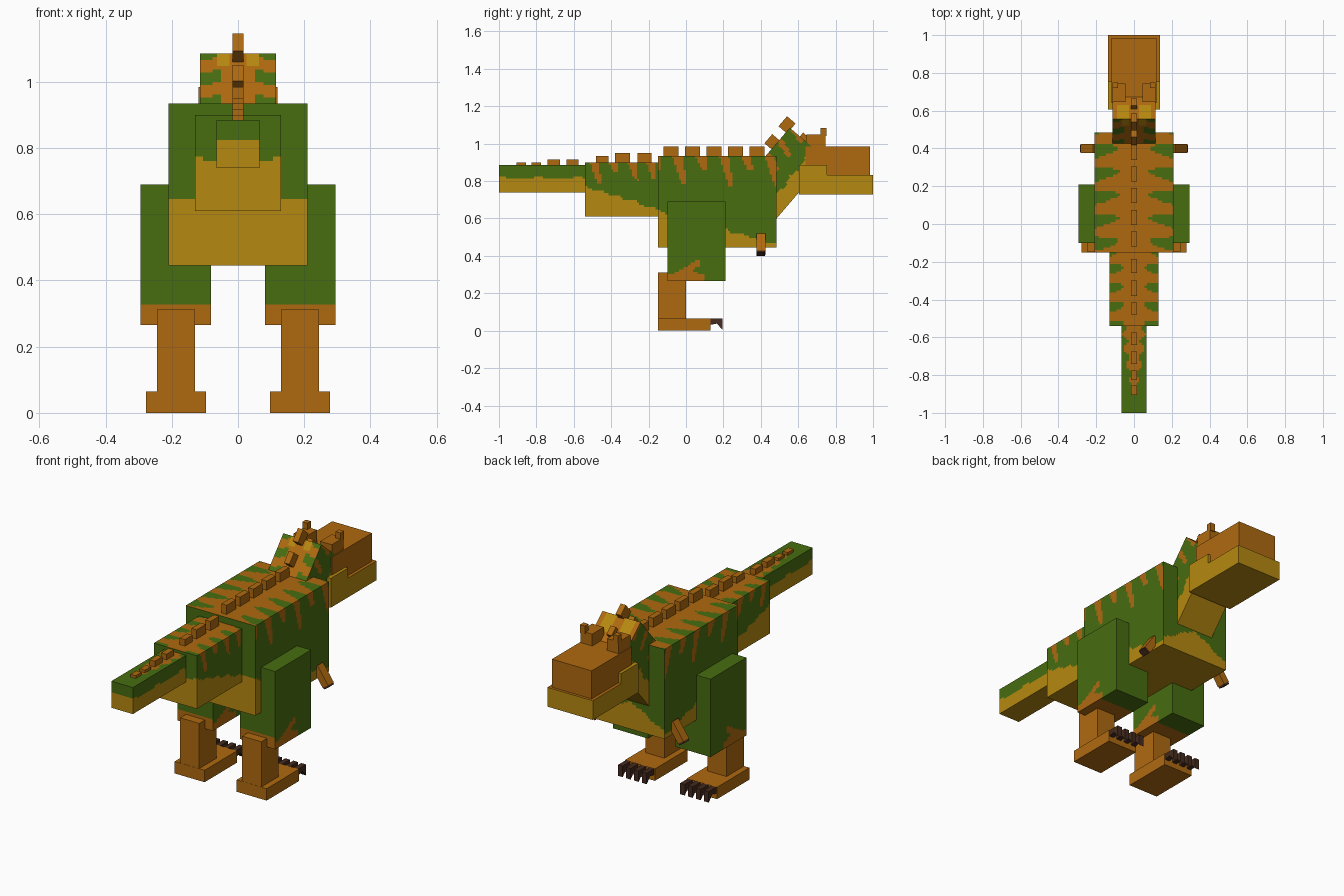
import bpy, bmesh, math
from mathutils import Matrix, Vector

if "Cube" in bpy.data.objects:
    bpy.data.objects.remove(bpy.data.objects["Cube"])

ORANGE, GREEN, YELLOW, DARK = range(4)
mats = []
for name, col in (("rust orange", (0.43, 0.143, 0.005)), ("leaf green", (0.063, 0.153, 0.005)),
                  ("belly ochre", (0.47, 0.25, 0.005)), ("dark claw", (0.058, 0.023, 0.013))):
    m = bpy.data.materials.new(name)
    m.diffuse_color = (*col, 1)
    m.use_nodes = True
    m.node_tree.nodes["Principled BSDF"].inputs["Base Color"].default_value = m.diffuse_color
    mats.append(m)


def finish(name, bm, rule, matrix=None):
    """Colour faces with a fixed colour or a rule(centre, normal), then link."""
    bm.normal_update()
    for f in bm.faces:
        f.material_index = rule if isinstance(rule, int) else rule(f.calc_center_median(), f.normal)
    me = bpy.data.meshes.new(name)
    bm.to_mesh(me)
    bm.free()
    for m in mats:
        me.materials.append(m)
    ob = bpy.data.objects.new(name, me)
    if matrix is not None:
        ob.matrix_world = matrix
    bpy.context.collection.objects.link(ob)


def box(name, lo, hi, rule, matrix=None, cell=0.0125):
    """Box between two corners; patterned boxes are cut into small cells."""
    lo, hi = Vector(lo), Vector(hi)
    bm = bmesh.new()
    bmesh.ops.create_cube(bm, size=1)
    for v in bm.verts:
        v.co = (lo + hi) / 2 + Vector(a * b for a, b in zip(v.co, hi - lo))
    if not isinstance(rule, int):
        for ax in range(3):
            n = max(1, round((hi[ax] - lo[ax]) / cell))
            no = Vector((0, 0, 0))
            no[ax] = 1
            for i in range(1, n):
                bmesh.ops.bisect_plane(bm, geom=bm.verts[:] + bm.edges[:] + bm.faces[:],
                                       plane_co=lo + (hi - lo) * (i / n), plane_no=no)
    finish(name, bm, rule, matrix)


def stripe(y, start, period):
    """0 midway between stripes, 1 in the middle of a stripe."""
    t = ((y - start) / period) % 1
    return abs(2 * t - 1)


def striped(half, top, depth, start, period, belly, core):
    """Orange back with green side notches, stripes down the flanks, ochre belly."""
    def rule(p, n):
        x = abs(p.x)
        if n.z < -0.5:
            return YELLOW
        if n.z > 0.5:
            if x < core:
                return ORANGE
            d = stripe(p.y + 0.12 * x, start + 0.12 * half, period)
            return GREEN if d < 0.62 * math.sqrt((x - core) / (half - core)) else ORANGE
        if p.z < belly(p, n) + 0.006 * math.sin(p.y * 70 + x * 60):
            return YELLOW
        if abs(n.x) > 0.5 and p.z > top - depth:
            d = stripe(p.y - 0.25 * (top - p.z), start, period)
            long = 0.6 + 0.4 * math.cos((p.y - start) * 23)
            fade = 1 - (top - p.z) / (depth * max(0.45, long))
            if fade > 0 and 1 - d < 0.2 + 0.25 * fade:
                return ORANGE
        return GREEN
    return rule


# Body and tail
def body_belly(p, n):
    if n.y > 0.5:
        return 0.60 - 0.55 * abs(p.x)
    if n.y < -0.5:
        return 0.67 - 0.13 * abs(p.x)
    return 0.60 - 0.28 * p.y


box("body", (-0.21, -0.15, 0.445), (0.21, 0.485, 0.935),
    striped(0.21, 0.935, 0.17, -0.045, 0.123, body_belly, 0.08))
box("tail_base", (-0.13, -0.54, 0.61), (0.13, -0.15, 0.90),
    striped(0.13, 0.90, 0.12, -0.49, 0.1,
            lambda p, n: 0.77 - 0.31 * (p.y + 0.54), 0.05))


def tail_rule(p, n):
    if n.z < -0.5 or (n.z < 0.5 and p.z < 0.815 + 0.005 * math.sin(p.y * 30)):
        return YELLOW
    if n.z > 0.5:
        reach = 0.065 * min(1, (p.y + 0.94) / 0.3)
        if abs(p.x) < reach * (0.4 + 0.6 * stripe(p.y, -0.58, 0.085)):
            return ORANGE
    return GREEN


box("tail_tip", (-0.065, -1, 0.74), (0.065, -0.54, 0.885), tail_rule)

# Row of back plates: start, end, base height, top height
plates = [(-0.12 + 0.115 * i, -0.04 + 0.115 * i, 0.935, 0.985) for i in range(5)]
plates += [(-0.48, -0.415, 0.9, 0.935), (-0.38, -0.3, 0.9, 0.95), (-0.26, -0.185, 0.9, 0.95)]
plates += [(-0.905, -0.855, 0.885, 0.9), (-0.825, -0.775, 0.885, 0.9),
           (-0.74, -0.675, 0.885, 0.916), (-0.64, -0.575, 0.885, 0.916)]
for i, (a, b, z0, z1) in enumerate(plates):
    box(f"back_plate_{i + 1}", (-0.016, a, z0 - 0.005), (0.016, b, z1), ORANGE)

# Neck, leaning forward, with its own plates
lean = Matrix.Translation((0, 0.508, 0.829)) @ Matrix.Rotation(math.radians(49.4), 4, 'X')


def neck_rule(p, n):
    x = abs(p.x)
    if n.z < -0.5:
        return YELLOW
    if n.z > 0.5:
        if p.y > 0.18 and 0.02 < x < 0.065:
            return YELLOW
        return GREEN if x > 0.055 and stripe(p.y + 0.25 * x, 0.1, 0.1) < 0.5 else ORANGE
    if n.y > 0.5:
        return YELLOW if 0.03 < x < 0.09 and p.z > 0.03 else ORANGE
    if p.z < -0.045 + 0.008 * math.sin(p.y * 50):
        return YELLOW
    return ORANGE if p.z > 0.03 and stripe(p.y - 0.3 * p.z, 0.1, 0.1) > 0.7 else GREEN


box("neck", (-0.115, -0.225, -0.131), (0.115, 0.225, 0.131), neck_rule, lean)
for i, (u, v, a, b) in enumerate(((0.106, 0.15, 0.032, 0.03), (0.227, 0.152, 0.035, 0.03),
                                  (0.232, 0.035, 0.02, 0.025))):
    box(f"neck_plate_{i + 1}", (-0.016, u - a, v - b), (0.016, u + a, v + b), ORANGE, lean)

# Head
box("upper_head", (-0.12, 0.64, 0.82), (0.12, 0.985, 0.985), ORANGE)
box("lower_jaw", (-0.137, 0.605, 0.727), (0.137, 1.0, 0.832),
    lambda p, n: ORANGE if n.z > 0.5 else YELLOW, cell=1)
box("cheeks", (-0.137, 0.605, 0.83), (0.137, 0.755, 0.887), YELLOW)


# Limbs and brows, on both sides
def thigh_rule(p, n):
    if n.y < -0.5:
        return ORANGE if p.z < 0.33 else GREEN
    if n.z < -0.5:
        return ORANGE if p.y < 0.08 else GREEN
    if abs(n.x) > 0.5:
        if p.z < 0.335 - 0.4 * abs(p.y - 0.0) and -0.1 < p.y < 0.1:
            return ORANGE
        if abs(p.z - 0.335 - 0.6 * (p.y - 0.02)) < 0.02 and -0.04 < p.y < 0.07:
            return ORANGE
    return GREEN


def claw(name, x):
    bm = bmesh.new()
    pts = ((0.125, 0.065), (0.195, 0.065), (0.195, 0.005), (0.165, 0.038), (0.125, 0.03))
    f = bm.faces.new([bm.verts.new((x - 0.014, y, z)) for y, z in pts])
    ex = bmesh.ops.extrude_face_region(bm, geom=[f])
    bmesh.ops.translate(bm, vec=(0.028, 0, 0),
                        verts=[g for g in ex["geom"] if isinstance(g, bmesh.types.BMVert)])
    bmesh.ops.recalc_face_normals(bm, faces=bm.faces[:])
    finish(name, bm, DARK)


for side, s in (("left", -1), ("right", 1)):
    def pair(name, lo, hi, rule):
        xs = sorted((s * lo[0], s * hi[0]))
        box(f"{side}_{name}", (xs[0], *lo[1:]), (xs[1], *hi[1:]), rule)

    pair("thigh", (0.082, -0.10, 0.265), (0.295, 0.21, 0.69), thigh_rule)
    pair("shin", (0.13, -0.149, 0.06), (0.245, 0.0, 0.312), ORANGE)
    pair("foot", (0.097, -0.15, 0), (0.278, 0.13, 0.065), ORANGE)
    for i in range(4):
        claw(f"{side}_claw_{i + 1}", s * (0.115 + 0.0483 * i))
    pair("brow", (0.045, 0.645, 0.98), (0.115, 0.745, 1.05), ORANGE)
    pair("brow_horn", (0.085, 0.72, 1.04), (0.115, 0.75, 1.085), ORANGE)
    # Small arm angled down and outward, with a dark tip
    tilt = Matrix.Translation((s * 0.235, 0.4, 0.46)) @ Matrix.Rotation(-s * math.radians(35), 4, 'Y')
    box(f"{side}_arm", (-0.02, -0.024, -0.052), (0.02, 0.024, 0.06), ORANGE, tilt)
    box(f"{side}_hand_claw", (-0.018, -0.022, -0.062), (0.018, 0.022, -0.052), DARK, tilt)
